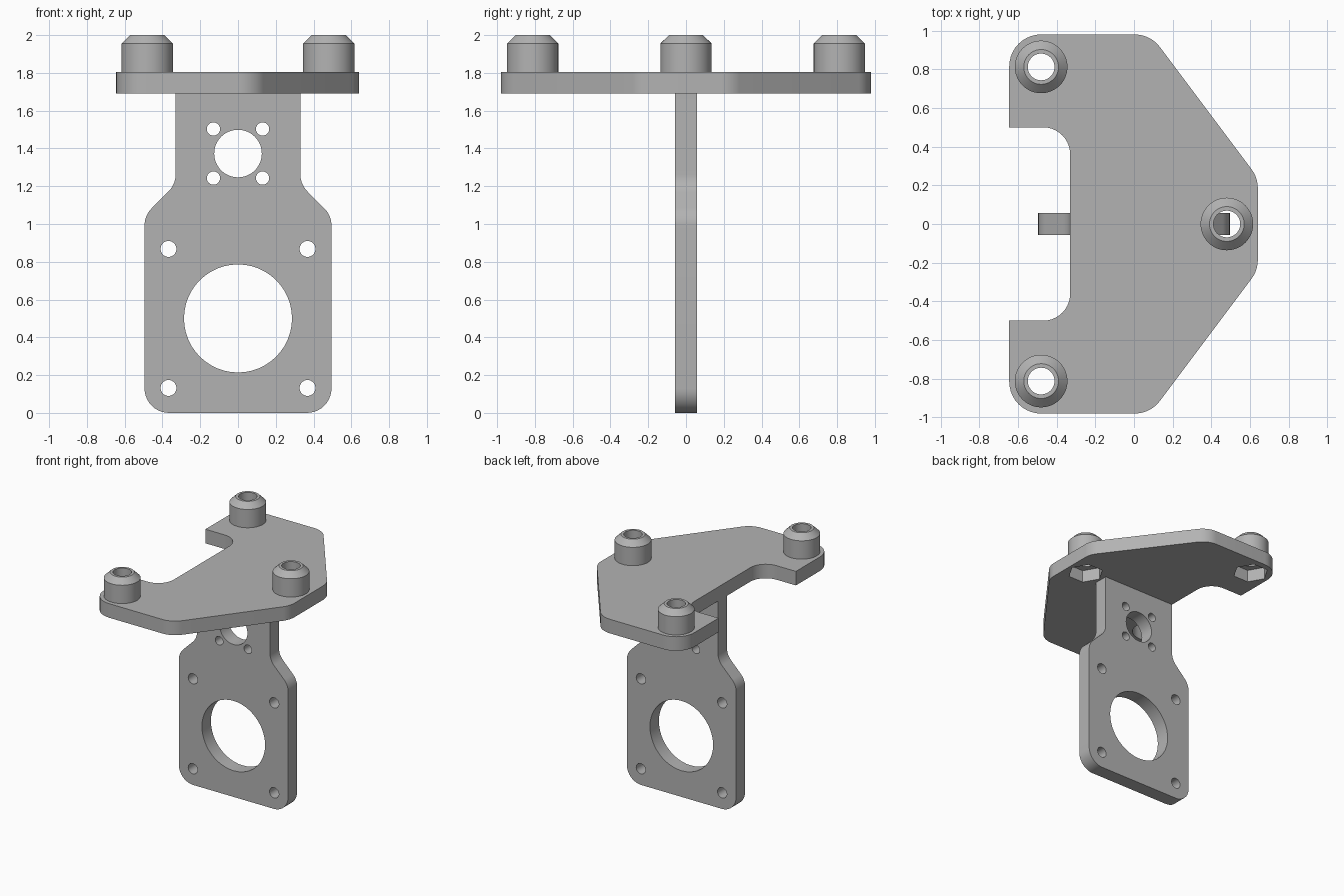
import bpy, bmesh, math
from mathutils import Vector, Matrix

cube = bpy.data.objects.get("Cube")
if cube:
    bpy.data.objects.remove(cube)

GREY = (0.45, 0.45, 0.45, 1)
mat = bpy.data.materials.new("plain grey")
mat.use_nodes = True
mat.diffuse_color = GREY
mat.node_tree.nodes["Principled BSDF"].inputs["Base Color"].default_value = GREY


def new_object(name, bm):
    bmesh.ops.recalc_face_normals(bm, faces=bm.faces)
    mesh = bpy.data.meshes.new(name)
    bm.to_mesh(mesh)
    bm.free()
    mesh.materials.append(mat)
    obj = bpy.data.objects.new(name, mesh)
    bpy.context.collection.objects.link(obj)
    return obj


def activate(obj):
    bpy.ops.object.select_all(action='DESELECT')
    obj.select_set(True)
    bpy.context.view_layer.objects.active = obj


def smooth(obj):
    activate(obj)
    bpy.ops.object.shade_smooth_by_angle(angle=math.radians(25))


def rounded(corners, steps=10):
    """Turn (x, y, radius) corners into an outline with true arc fillets."""
    out = []
    for i, (x, y, r) in enumerate(corners):
        p = Vector((x, y))
        if r == 0:
            out.append(p)
            continue
        a = (Vector(corners[i - 1][:2]) - p).normalized()
        b = (Vector(corners[(i + 1) % len(corners)][:2]) - p).normalized()
        half = a.angle(b) / 2
        centre = p + (a + b).normalized() * (r / math.sin(half))
        start = p + a * (r / math.tan(half)) - centre
        end = p + b * (r / math.tan(half)) - centre
        turn = math.atan2(start.x * end.y - start.y * end.x, start.dot(end))
        for k in range(steps + 1):
            out.append(centre + Matrix.Rotation(turn * k / steps, 2) @ start)
    return out


def slab(name, outline, low, high, upright=False):
    """Extrude an outline along z, or along y when upright."""
    bm = bmesh.new()
    face = bm.faces.new([bm.verts.new((p[0], p[1], low)) for p in outline])
    grown = bmesh.ops.extrude_face_region(bm, geom=[face])["geom"]
    top = [v for v in grown if isinstance(v, bmesh.types.BMVert)]
    bmesh.ops.translate(bm, verts=top, vec=(0, 0, high - low))
    if upright:
        bm.transform(Matrix.Rotation(math.pi / 2, 4, 'X'))
    return new_object(name, bm)


def ngon(x, y, r, sides=48):
    return [(x + r * math.cos(math.tau * k / sides),
             y + r * math.sin(math.tau * k / sides)) for k in range(sides)]


def cut(obj, cutters):
    for cutter in cutters:
        cutter.hide_render = True
        mod = obj.modifiers.new("hole", 'BOOLEAN')
        mod.operation = 'DIFFERENCE'
        mod.solver = 'EXACT'
        mod.object = cutter
        activate(obj)
        bpy.ops.object.modifier_apply(modifier=mod.name)
        bpy.data.objects.remove(cutter)


def mirrored(half, flip):
    return half + [flip(c) for c in reversed(half)]


# Upright bracket plate with shoulders
UNDER, TOP, T = 1.69, 1.805, 0.058
side = [(0.495, 0, 0.13), (0.495, 1.045, 0.13), (0.33, 1.21, 0.13), (0.33, UNDER, 0)]
upright = slab("upright_plate", rounded(mirrored(side, lambda c: (-c[0], c[1], c[2]))),
               -T, T, True)

# Motor openings and their screw holes
holes = [(0, 0.5, 0.286), (0, 1.373, 0.126)]
for s in (-1, 1):
    for t in (-1, 1):
        holes.append((s * 0.368, 0.5 + t * 0.368, 0.042))
        holes.append((s * 0.13, 1.373 + t * 0.13, 0.035))
cut(upright, [slab("hole_cutter", ngon(*h), -0.2, 0.2, True) for h in holes])
smooth(upright)

# Horizontal top plate with a notch
edge = [(0.64, 0.24, 0.165), (0.085, 0.98, 0.165), (-0.645, 0.98, 0.165),
        (-0.645, 0.5, 0), (-0.33, 0.5, 0.14)]
plate = slab("top_plate", rounded(mirrored(edge, lambda c: (c[0], -c[1], c[2]))), UNDER, TOP)

# Bolt bores and hexagonal nut pockets beneath
BORE = 0.069
spots = [(0.48, 0), (-0.48, 0.812), (-0.48, -0.812)]
cutters = []
for x, y in spots:
    cutters.append(slab("bore_cutter", ngon(x, y, BORE), 1.6, 1.9))
    cutters.append(slab("nut_cutter", ngon(x, y, 0.135, 6), 1.6, UNDER + 0.1))
cut(plate, cutters)
smooth(plate)

# Chamfered standoff bosses
profile = [(BORE, TOP), (0.136, TOP), (0.136, 1.955), (0.09, 2.0), (BORE, 2.0)]
for name, (x, y) in zip(("side_boss", "back_boss", "front_boss"), spots):
    bm = bmesh.new()
    verts = [bm.verts.new((r, 0, z)) for r, z in profile]
    edges = [bm.edges.new((verts[i - 1], verts[i])) for i in range(len(verts))]
    bmesh.ops.spin(bm, geom=verts + edges, cent=(0, 0, 0), axis=(0, 0, 1),
                   angle=math.tau, steps=48, use_duplicate=False)
    bmesh.ops.remove_doubles(bm, verts=bm.verts, dist=0.0001)
    bmesh.ops.translate(bm, verts=bm.verts, vec=(x, y, 0))
    smooth(new_object(name, bm))
